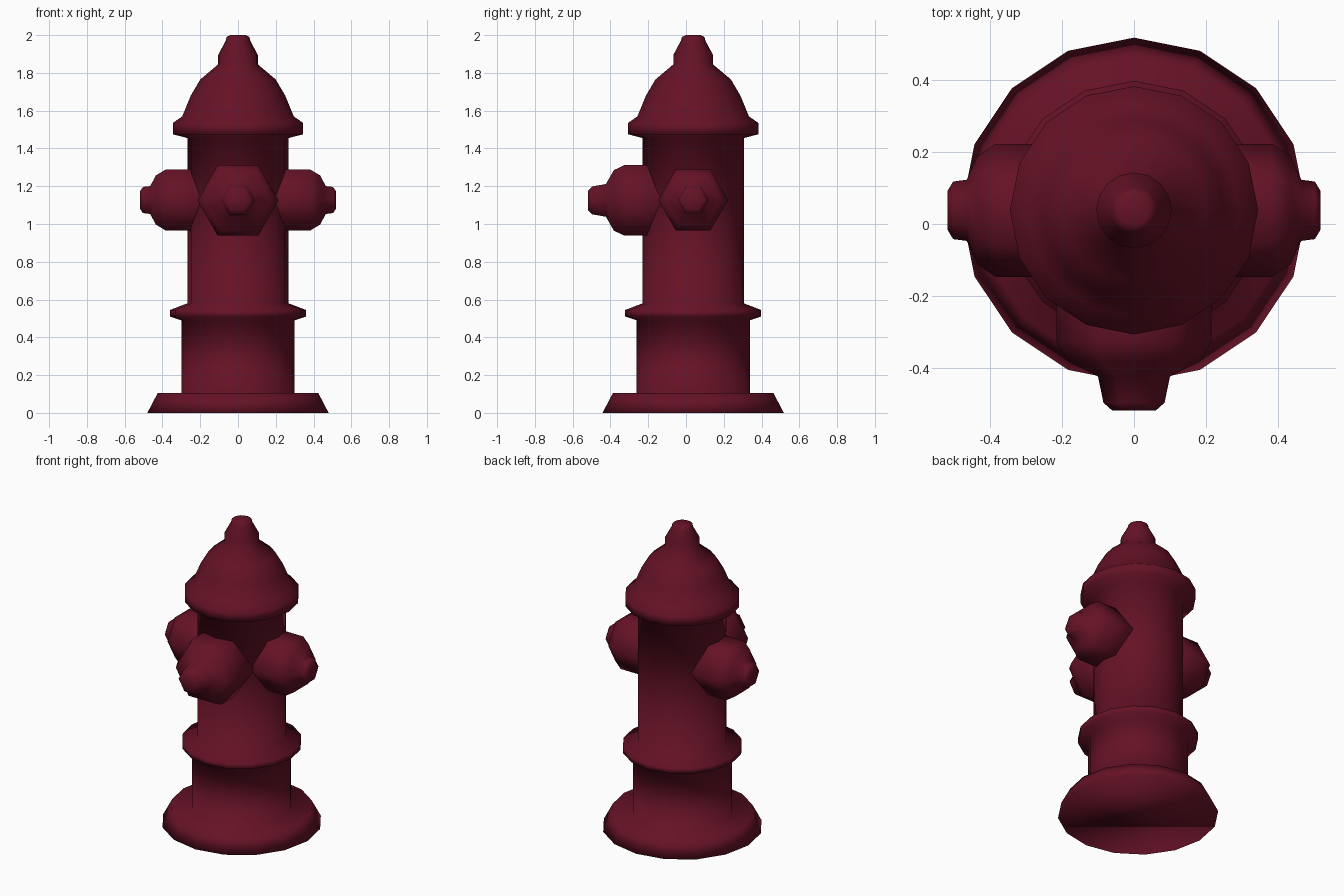
import bpy, bmesh, math
from mathutils import Matrix, Vector

if "Cube" in bpy.data.objects:
    bpy.data.objects.remove(bpy.data.objects["Cube"])

AXIS_Y = 0.038  # the barrel stands slightly behind the centre

paint = bpy.data.materials.new("dark red paint")
paint.use_nodes = True
RED = (0.13, 0.006, 0.019, 1)
paint.diffuse_color = RED
paint.node_tree.nodes["Principled BSDF"].inputs["Base Color"].default_value = RED


def lathe(name, profile, sides, matrix):
    """Revolve (radius, height) points about z, cap both ends, then place."""
    bm = bmesh.new()
    rings = []
    for r, z in profile:
        angles = [2 * math.pi * i / sides for i in range(sides)]
        rings.append([bm.verts.new((r * math.cos(a), r * math.sin(a), z)) for a in angles])
    for low, high in zip(rings, rings[1:]):
        for i in range(sides):
            j = (i + 1) % sides
            bm.faces.new((low[i], low[j], high[j], high[i]))
    bm.faces.new(rings[0][::-1])
    bm.faces.new(rings[-1])
    bm.transform(matrix)
    bmesh.ops.recalc_face_normals(bm, faces=bm.faces)
    mesh = bpy.data.meshes.new(name)
    bm.to_mesh(mesh)
    bm.free()
    mesh.materials.append(paint)
    mesh.shade_smooth()
    obj = bpy.data.objects.new(name, mesh)
    bpy.context.collection.objects.link(obj)
    return obj


# Barrel with base flange, middle ring, domed cap and top knob
barrel = [
    (0.48, 0), (0.425, 0.105), (0.30, 0.105), (0.30, 0.49),
    (0.36, 0.51), (0.36, 0.545), (0.268, 0.58), (0.268, 1.455),
    (0.345, 1.475), (0.345, 1.535), (0.295, 1.57), (0.25, 1.68), (0.2, 1.765),
    (0.105, 1.845), (0.105, 1.895), (0.065, 1.97), (0.06, 1.99), (0.04, 2.0),
]
lathe("hydrant_body", barrel, 16, Matrix.Translation((0, AXIS_Y, 0)))


def nozzle(name, profile, direction, height):
    """Six-sided outlet pointing along direction, flat on top."""
    out = Vector(direction)
    up = Vector((0, 0, 1))
    side = up.cross(out)
    turn = Matrix((side, up, out)).transposed().to_4x4()
    lathe(name, profile, 6, Matrix.Translation((0, AXIS_Y, height)) @ turn)


# Side outlets
side_profile = [(0.185, 0.1), (0.185, 0.385), (0.15, 0.435), (0.085, 0.465),
                (0.08, 0.503), (0.055, 0.518)]
for label, sign in (("left", 1), ("right", -1)):
    nozzle(label + "_outlet", side_profile, (sign, 0, 0), 1.127)

# Larger front outlet
front_profile = [(0.215, 0.1), (0.215, 0.365), (0.185, 0.42), (0.1, 0.462),
                 (0.085, 0.535), (0.06, 0.557)]
nozzle("front_outlet", front_profile, (0, -1, 0), 1.125)
